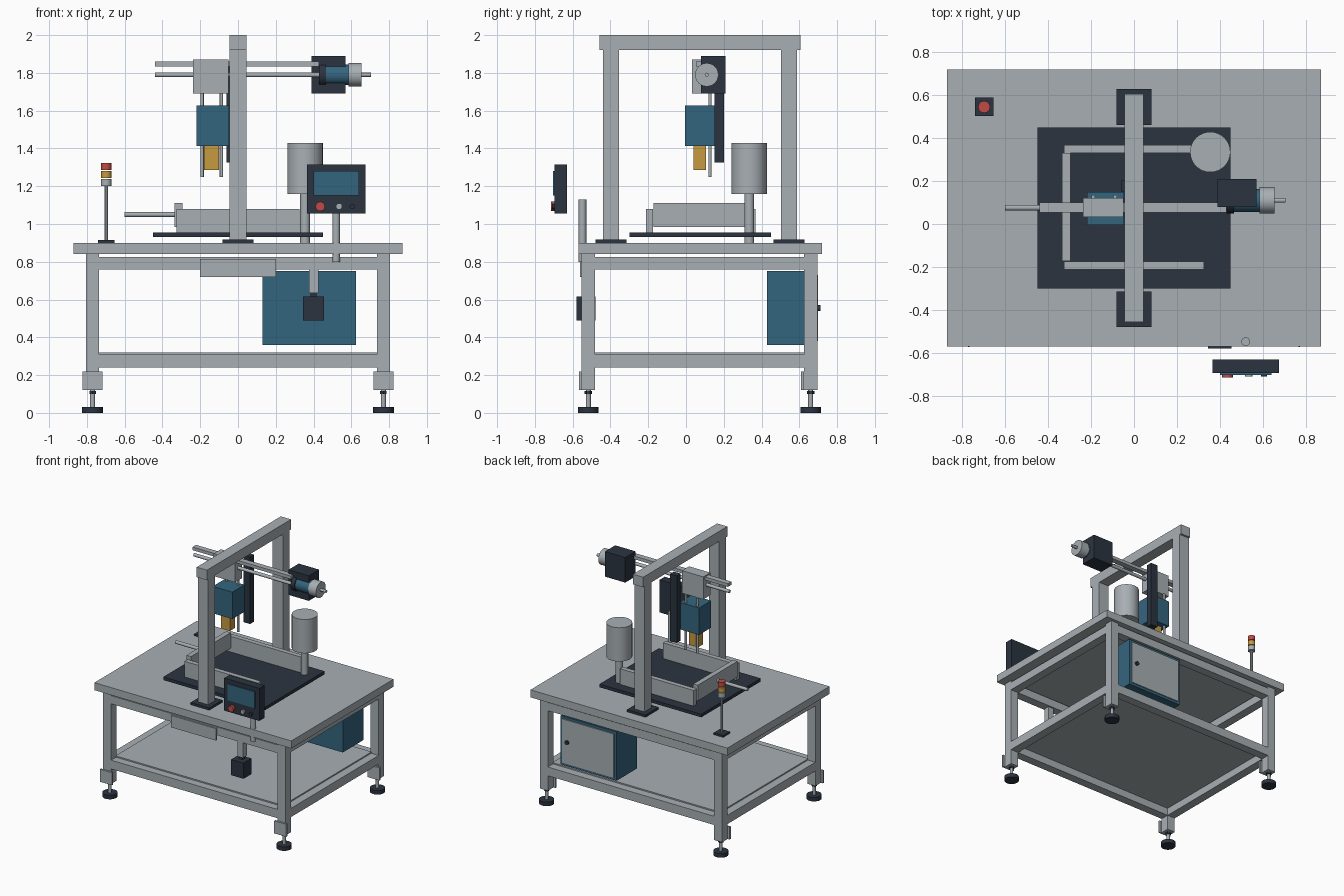
import bpy, math

def material(name, rgb):
    m = bpy.data.materials.new(name)
    m.diffuse_color = (*rgb, 1)
    return m

GREY = material("light_grey", (0.39, 0.43, 0.457))
DARK = material("dark_slate", (0.024, 0.034, 0.051))
BLUE = material("steel_blue", (0.034, 0.13, 0.21))
AMBER = material("amber", (0.57, 0.32, 0.05))
RED = material("red", (0.54, 0.07, 0.06))

def box(name, mat, x0, x1, y0, y1, z0, z1):
    """Box given by its extents."""
    bpy.ops.mesh.primitive_cube_add(size=1, location=((x0+x1)/2, (y0+y1)/2, (z0+z1)/2))
    o = bpy.context.object
    o.scale = (x1-x0, y1-y0, z1-z0)
    bpy.ops.object.transform_apply(location=False, rotation=False, scale=True)
    o.name = name
    o.data.materials.append(mat)
    return o

def rod(name, mat, axis, r, a, b, p, q, sides=16):
    """Cylinder from a to b on an axis; p, q are the other two coordinates in order."""
    mid = (a+b)/2
    loc = {'x': (mid, p, q), 'y': (p, mid, q), 'z': (p, q, mid)}[axis]
    rot = {'x': (0, math.pi/2, 0), 'y': (math.pi/2, 0, 0), 'z': (0, 0, 0)}[axis]
    bpy.ops.mesh.primitive_cylinder_add(vertices=sides, radius=r, depth=b-a, location=loc, rotation=rot)
    o = bpy.context.object
    o.name = name
    o.data.materials.append(mat)
    bpy.ops.object.shade_smooth_by_angle(angle=math.radians(35))
    return o

# Table top and lower shelf
box("table_top", GREY, -0.87, 0.87, -0.57, 0.72, 0.84, 0.90)
box("lower_shelf", GREY, -0.74, 0.74, -0.49, 0.63, 0.30, 0.32)

# Legs with brackets and levelling feet
for sx in (-1, 1):
    for cy in (-0.517, 0.66):
        cx = 0.77*sx
        box("leg", GREY, cx-0.035, cx+0.035, cy-0.035, cy+0.035, 0.12, 0.84)
        box("leg_bracket", GREY, cx-0.053, cx+0.053, cy-0.05, cy-0.035, 0.12, 0.22)
        rod("foot_pad", DARK, 'z', 0.055, 0, 0.032, cx, cy, 24)
        rod("foot_stem", GREY, 'z', 0.013, 0.032, 0.12, cx, cy, 12)
        rod("foot_nut", DARK, 'z', 0.02, 0.10, 0.115, cx, cy, 6)

# Frame rails
for z0, z1 in ((0.24, 0.31), (0.76, 0.825)):
    for cy in (-0.517, 0.66):
        box("long_rail", GREY, -0.735, 0.735, cy-0.035, cy+0.035, z0, z1)
    for cx in (-0.77, 0.77):
        box("side_rail", GREY, cx-0.035, cx+0.035, -0.482, 0.625, z0, z1)

# Front cover plate and hanging switch box
box("front_plate", GREY, -0.2, 0.2, -0.562, -0.552, 0.72, 0.815)
box("switch_hanger", GREY, 0.375, 0.425, -0.545, -0.495, 0.635, 0.76)
box("switch_neck", DARK, 0.385, 0.415, -0.535, -0.505, 0.61, 0.64)
box("switch_box", DARK, 0.345, 0.455, -0.58, -0.48, 0.49, 0.615)

# Electrical cabinet
box("cabinet", BLUE, 0.13, 0.625, 0.43, 0.69, 0.36, 0.75)
box("cabinet_door", GREY, 0.15, 0.605, 0.69, 0.698, 0.38, 0.73)
rod("cabinet_knob", DARK, 'y', 0.016, 0.698, 0.712, 0.56, 0.555, 12)

# Gantry
for cy in (-0.397, 0.545):
    box("gantry_base", DARK, -0.082, 0.082, cy-0.083, cy+0.083, 0.90, 0.918)
    box("gantry_post", GREY, -0.045, 0.045, cy-0.043, cy+0.043, 0.918, 1.92)
box("gantry_beam", GREY, -0.045, 0.045, -0.457, 0.605, 1.92, 2.0)

# Work bed and three-sided fence
box("work_bed", DARK, -0.45, 0.45, -0.30, 0.45, 0.93, 0.955)
box("front_fence", GREY, -0.325, 0.325, -0.212, -0.174, 0.955, 1.08)
box("back_fence", GREY, -0.325, 0.325, 0.33, 0.368, 0.955, 1.08)
box("pusher_plate", GREY, -0.335, -0.295, -0.172, 0.33, 0.985, 1.11)
rod("pusher_rod", GREY, 'x', 0.013, -0.60, -0.335, 0.076, 1.05)

# Hopper tank
rod("tank_post", GREY, 'z', 0.026, 0.90, 1.16, 0.355, 0.335)
rod("tank", GREY, 'z', 0.094, 1.16, 1.43, 0.355, 0.335, 32)

# Signal tower
box("tower_base", DARK, -0.74, -0.655, 0.503, 0.588, 0.90, 0.914)
rod("tower_pole", GREY, 'z', 0.01, 0.914, 1.20, -0.698, 0.545, 10)
for i, (n, m) in enumerate((("grey", GREY), ("amber", AMBER), ("red", RED))):
    z = 1.20 + 0.043*i
    rod("tower_lamp_" + n, m, 'z', 0.028, z, z+0.038, -0.698, 0.545, 12)

# Control panel
rod("panel_pole", GREY, 'z', 0.02, 0.80, 1.13, 0.52, -0.548)
box("panel", DARK, 0.365, 0.675, -0.695, -0.63, 1.055, 1.315)
box("panel_screen", BLUE, 0.40, 0.64, -0.703, -0.695, 1.15, 1.28)
for n, m, x, r, d in (("red", RED, 0.435, 0.025, 0.02),
                      ("grey", GREY, 0.535, 0.017, 0.015),
                      ("dark", DARK, 0.605, 0.014, 0.015)):
    rod("button_" + n, m, 'y', r, -0.695-d, -0.695, x, 1.093, 12)

# Cross slide
box("slide_bar", GREY, -0.44, 0.43, 0.054, 0.099, 1.835, 1.86)
rod("slide_rod", GREY, 'x', 0.013, -0.44, 0.43, 0.076, 1.79)
box("carriage", GREY, -0.238, -0.05, 0.033, 0.122, 1.69, 1.87)

# Vertical head
box("head_column", DARK, -0.06, 0.0, 0.152, 0.202, 1.325, 1.86)
box("head_block", BLUE, -0.22, -0.047, -0.004, 0.15, 1.412, 1.627)
box("head_tool", AMBER, -0.18, -0.10, 0.04, 0.105, 1.285, 1.412)
for x in (-0.19, -0.088):
    rod("head_guide", GREY, 'z', 0.009, 1.25, 1.69, x, 0.127, 12)

# Drive unit and motor
box("drive_box", DARK, 0.39, 0.57, 0.08, 0.21, 1.69, 1.89)
rod("motor_collar", DARK, 'x', 0.06, 0.43, 0.465, 0.11, 1.79, 24)
rod("motor", BLUE, 'x', 0.054, 0.465, 0.585, 0.11, 1.79, 24)
rod("motor_wheel", GREY, 'x', 0.062, 0.585, 0.655, 0.11, 1.79, 24)
rod("motor_shaft", GREY, 'x', 0.011, 0.655, 0.705, 0.11, 1.79, 12)
